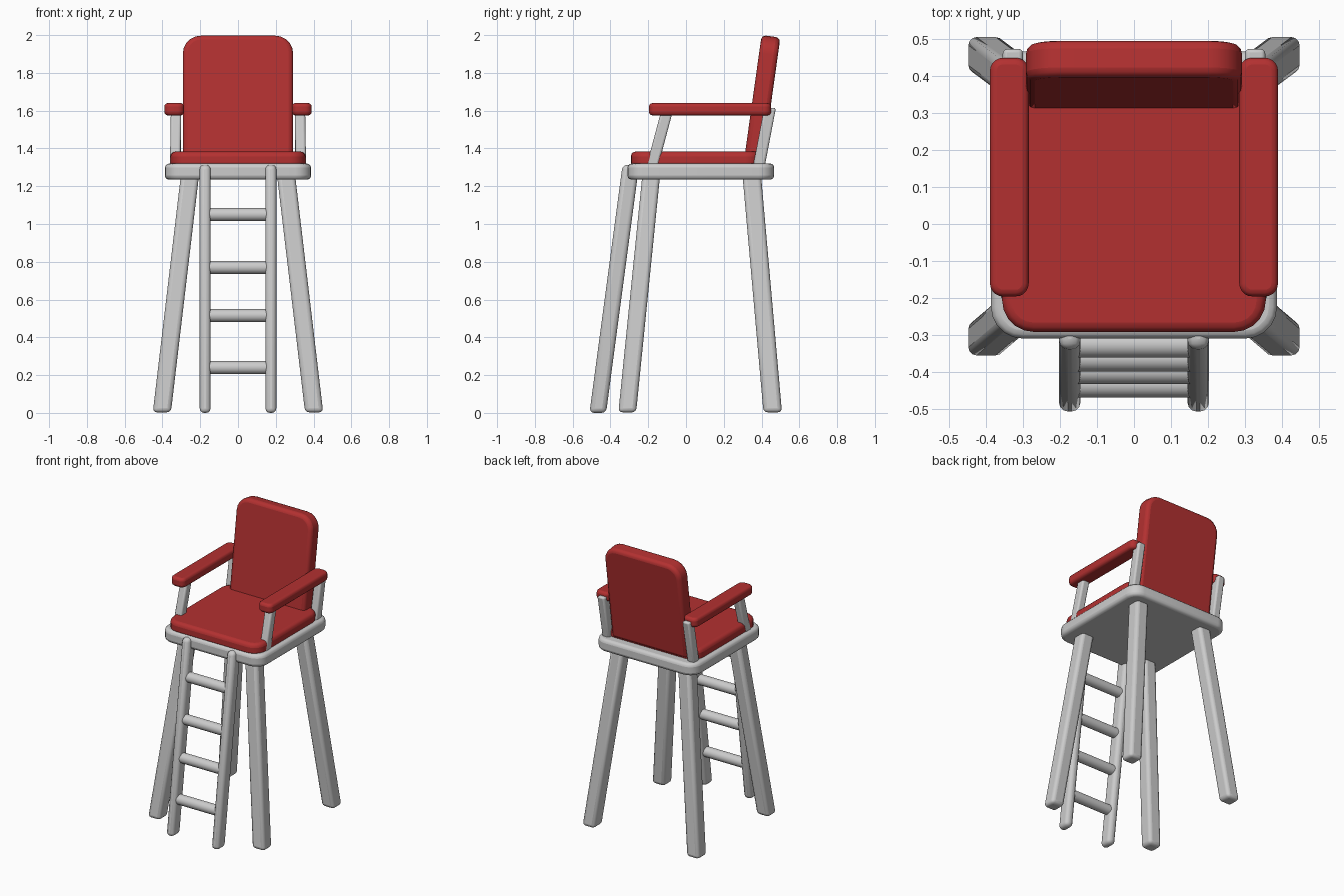
import bpy, bmesh, math
from mathutils import Vector

if "Cube" in bpy.data.objects:
    bpy.data.objects.remove(bpy.data.objects["Cube"])


def material(name, color):
    m = bpy.data.materials.new(name)
    m.use_nodes = True
    m.diffuse_color = color
    m.node_tree.nodes["Principled BSDF"].inputs["Base Color"].default_value = color
    return m


grey = material("light grey paint", (0.6, 0.6, 0.6, 1))
red = material("red padding", (0.45, 0.03, 0.03, 1))


def finish(name, bm, mat, bevel, segments=3):
    """Turn a bmesh into a smooth object with rounded edges."""
    bmesh.ops.recalc_face_normals(bm, faces=bm.faces)
    mesh = bpy.data.meshes.new(name)
    bm.to_mesh(mesh)
    bm.free()
    mesh.materials.append(mat)
    ob = bpy.data.objects.new(name, mesh)
    bpy.context.collection.objects.link(ob)
    if bevel:
        mod = ob.modifiers.new("rounded edges", "BEVEL")
        mod.width, mod.segments = bevel, segments
        mod.limit_method, mod.angle_limit = "ANGLE", math.radians(50)
    bpy.ops.object.select_all(action="DESELECT")
    ob.select_set(True)
    bpy.context.view_layer.objects.active = ob
    bpy.ops.object.shade_smooth_by_angle(angle=math.radians(35))
    return ob


def round_corners(bm, axis, radius, keep=lambda mid: True):
    """Round the box edges that run along one axis."""
    edges = []
    for e in bm.edges:
        a, b = (v.co for v in e.verts)
        if abs((b - a).normalized()[axis]) > 0.99 and keep((a + b) / 2):
            edges.append(e)
    bmesh.ops.bevel(bm, geom=edges, offset=radius, segments=5,
                    profile=0.5, affect="EDGES")


def box(lo, hi):
    bm = bmesh.new()
    bmesh.ops.create_cube(bm, size=1)
    lo, hi = Vector(lo), Vector(hi)
    for v in bm.verts:
        v.co = (lo + hi) / 2 + v.co * (hi - lo)
    return bm


def slab(name, lo, hi, mat, corner, bevel):
    bm = box(lo, hi)
    round_corners(bm, 2, corner)
    return finish(name, bm, mat, bevel)


def strut(name, bottom, top, width, depth, mat, bevel):
    """Slanted bar between two points, with level ends."""
    bm = box((-width / 2, -depth / 2, 0), (width / 2, depth / 2, 1))
    bottom, top = Vector(bottom), Vector(top)
    for v in bm.verts:
        v.co = Vector((v.co.x, v.co.y, 0)) + bottom.lerp(top, v.co.z)
    return finish(name, bm, mat, bevel)


# Platform and seat padding
slab("seat_platform", (-0.387, -0.31, 1.235), (0.387, 0.467, 1.32), grey, 0.085, 0.022)
slab("seat_cushion", (-0.357, -0.292, 1.3), (0.357, 0.4, 1.383), red, 0.085, 0.025)

# Leaning backrest with rounded upper corners
bm = box((-0.292, -0.05, 0), (0.292, 0.05, 0.675))
round_corners(bm, 1, 0.095, lambda mid: mid.z > 0.5)
lean = math.radians(8)
for v in bm.verts:
    y, z = v.co.y, v.co.z
    v.co.y = 0.356 + y * math.cos(lean) + z * math.sin(lean)
    v.co.z = 1.325 - y * math.sin(lean) + z * math.cos(lean)
finish("backrest", bm, red, 0.024)

for side, s in (("left", 1), ("right", -1)):
    # Armrest and its two supports
    x0, x1 = sorted((s * 0.285, s * 0.39))
    slab(side + "_armrest", (x0, -0.196, 1.575), (x1, 0.45, 1.64), red, 0.035, 0.018)
    strut(side + "_front_arm_support", (s * 0.333, -0.18, 1.3),
          (s * 0.328, -0.1, 1.6), 0.055, 0.062, grey, 0.012)
    strut(side + "_rear_arm_support", (s * 0.328, 0.385, 1.3),
          (s * 0.328, 0.445, 1.615), 0.055, 0.062, grey, 0.012)
    # Splayed legs
    strut(side + "_front_leg", (s * 0.403, -0.311, 0.003),
          (s * 0.253, -0.183, 1.27), 0.096, 0.094, grey, 0.022)
    strut(side + "_rear_leg", (s * 0.403, 0.459, 0.003),
          (s * 0.253, 0.347, 1.27), 0.096, 0.098, grey, 0.022)
    # Ladder rail
    strut(side + "_ladder_rail", (s * 0.174, -0.467, 0),
          (s * 0.174, -0.292, 1.313), 0.058, 0.088, grey, 0.024)

# Ladder rungs
for i, z in enumerate((0.24, 0.515, 0.77, 1.05)):
    bm = bmesh.new()
    bmesh.ops.create_cone(bm, cap_ends=True, segments=16, radius1=0.035,
                          radius2=0.035, depth=0.34)
    y = -0.467 + 0.175 * z / 1.313
    for v in bm.verts:
        v.co = Vector((v.co.z, y + v.co.x, z + v.co.y))
    finish(f"ladder_rung_{i + 1}", bm, grey, 0)
